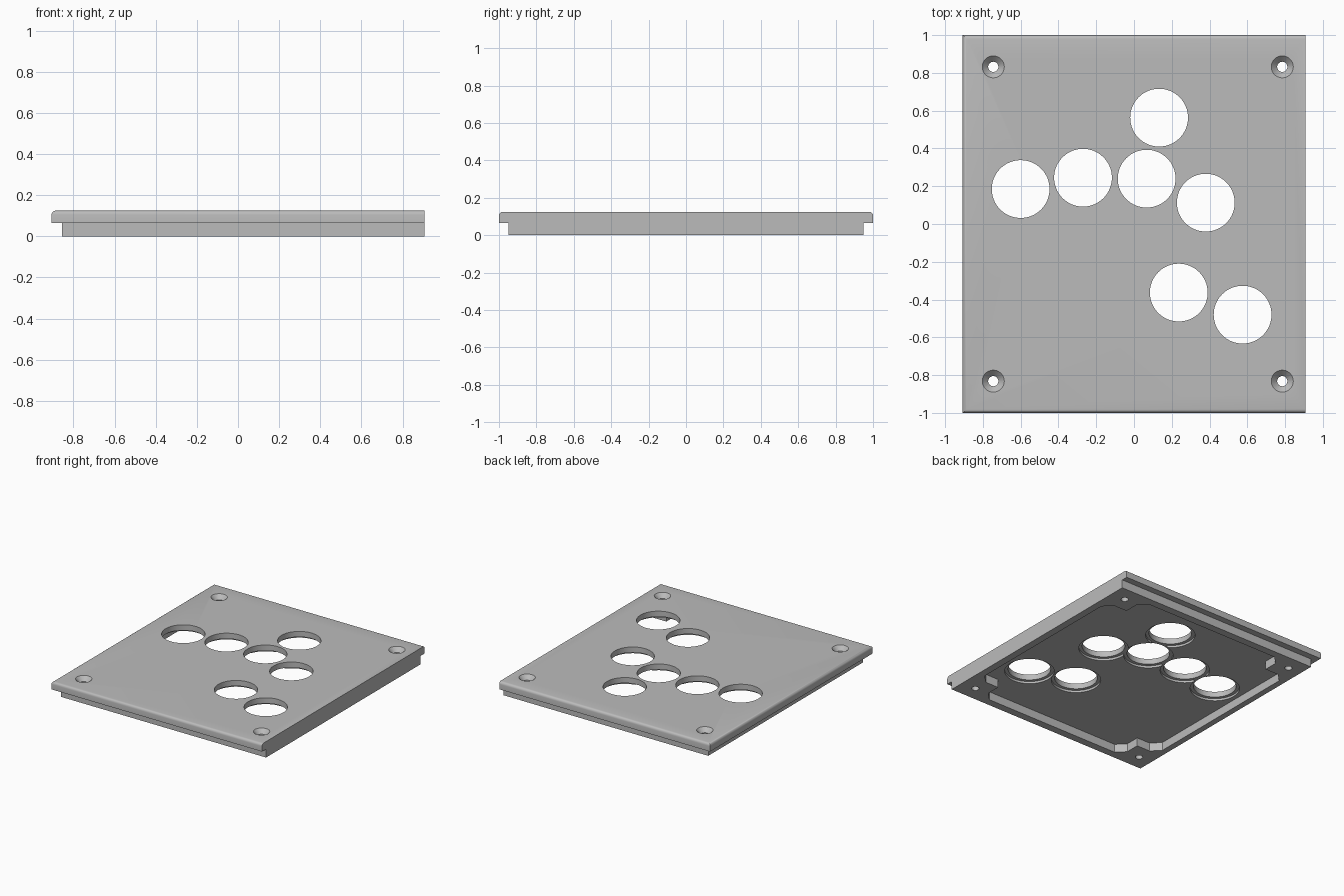
import bpy, bmesh, math

cube = bpy.data.objects.get("Cube")
if cube:
    bpy.data.objects.remove(cube, do_unlink=True)

grey = bpy.data.materials.new("plain_grey")
grey.use_nodes = True
colour = (0.5, 0.5, 0.5, 1)
grey.diffuse_color = colour
grey.node_tree.nodes["Principled BSDF"].inputs["Base Color"].default_value = colour


def add_object(name, bm):
    bmesh.ops.recalc_face_normals(bm, faces=bm.faces)
    mesh = bpy.data.meshes.new(name)
    bm.to_mesh(mesh)
    bm.free()
    mesh.materials.append(grey)
    ob = bpy.data.objects.new(name, mesh)
    bpy.context.collection.objects.link(ob)
    return ob


def prism(name, outline, z0, z1, rounded=None):
    """Extrude an outline; round the top edges picked by the rule."""
    bm = bmesh.new()
    base = bm.faces.new([bm.verts.new((x, y, z0)) for x, y in outline])
    top = bmesh.ops.extrude_face_region(bm, geom=[base])["geom"]
    for v in top:
        if isinstance(v, bmesh.types.BMVert):
            v.co.z = z1
    if rounded:
        edges = [e for e in bm.edges if all(v.co.z == z1 for v in e.verts) and rounded(e)]
        bmesh.ops.bevel(bm, geom=edges, offset=0.02, segments=4, profile=0.5, affect="EDGES")
    return add_object(name, bm)


def cone(name, x, y, z0, z1, r0, r1, sides):
    bm = bmesh.new()
    bmesh.ops.create_cone(bm, cap_ends=True, segments=sides, radius1=r0, radius2=r1, depth=z1 - z0)
    bmesh.ops.translate(bm, verts=bm.verts, vec=(x, y, (z0 + z1) / 2))
    return add_object(name, bm)


def box_outline(x0, x1, y):
    return [(x0, -y), (x1, -y), (x1, y), (x0, y)]


def combine(target, tool, operation):
    tool.hide_render = True
    mod = target.modifiers.new("join", "BOOLEAN")
    mod.object, mod.operation, mod.solver = tool, operation, "EXACT"
    bpy.context.view_layer.update()
    result = bpy.data.meshes.new_from_object(target.evaluated_get(bpy.context.evaluated_depsgraph_get()))
    target.modifiers.clear()
    target.data = result
    bpy.data.objects.remove(tool, do_unlink=True)


LEDGE, TOP, RIGHT = 0.065, 0.125, 0.907
MID = 0.02  # centre line of the screws and pocket

# Overhanging lid, rounded on every top edge but one, and the body below it
panel = prism("panel", box_outline(-0.907, RIGHT, 1), LEDGE, TOP,
              lambda e: not all(v.co.x > 0.9 for v in e.verts))
combine(panel, prism("body", box_outline(-0.857, RIGHT, 0.95), 0, 0.095), "UNION")

# Pocket underneath, stepped around the four screw bosses
corner = [(0.83, 0.65), (0.765, 0.715), (0.65, 0.715), (0.65, 0.825), (0.585, 0.89)]
outline = []
for sx, sy in ((1, 1), (-1, 1), (-1, -1), (1, -1)):
    points = corner if sx * sy > 0 else corner[::-1]
    outline += [(MID + sx * x, sy * y) for x, y in points]
combine(panel, prism("pocket", outline, -0.05, LEDGE), "DIFFERENCE")

# Round openings with a shallow recess on the underside
openings = [(-0.6, 0.185), (-0.27, 0.245), (0.067, 0.24), (0.133, 0.563),
            (0.38, 0.113), (0.237, -0.363), (0.575, -0.48)]
for x, y in openings:
    combine(panel, cone("recess", x, y, 0.02, LEDGE + 0.017, 0.177, 0.177, 64), "DIFFERENCE")
    combine(panel, cone("opening", x, y, -0.1, 0.3, 0.153, 0.153, 64), "DIFFERENCE")

# Countersunk screw holes
for sx in (-1, 1):
    for sy in (-1, 1):
        x, y = MID + 0.765 * sx, 0.832 * sy
        combine(panel, cone("screw_hole", x, y, -0.1, 0.3, 0.027, 0.027, 32), "DIFFERENCE")
        combine(panel, cone("countersink", x, y, TOP - 0.04, TOP + 0.01, 0.02, 0.068, 32), "DIFFERENCE")

bpy.context.view_layer.objects.active = panel
panel.select_set(True)
bpy.ops.object.shade_smooth_by_angle(angle=math.radians(30))
